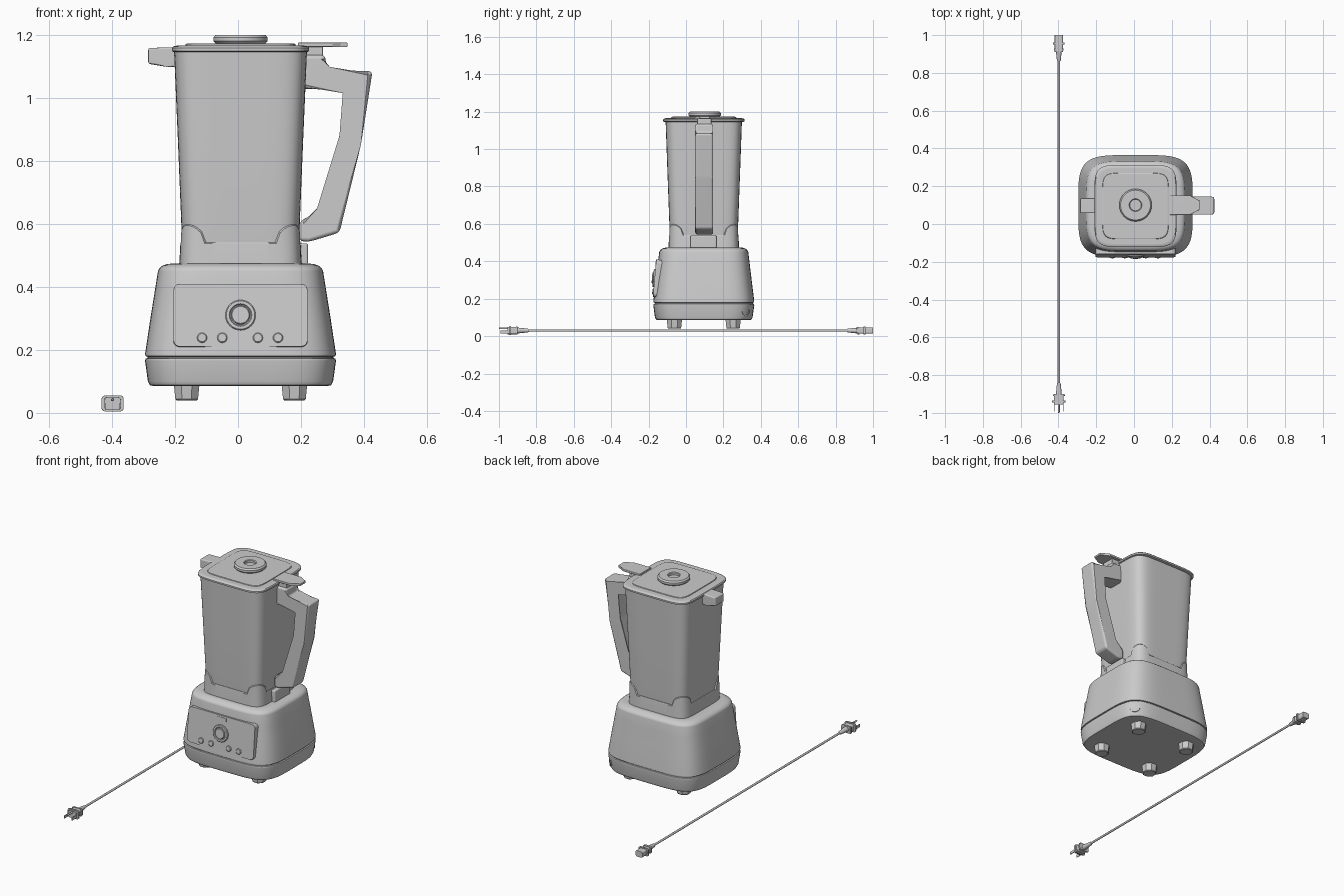
import bpy, bmesh, math
from math import cos, sin, pi, radians
from mathutils import Matrix, Vector

if "Cube" in bpy.data.objects:
    bpy.data.objects.remove(bpy.data.objects["Cube"])

grey = bpy.data.materials.new("plain grey")
grey.use_nodes = True
grey.diffuse_color = (0.6, 0.6, 0.6, 1)
grey.node_tree.nodes["Principled BSDF"].inputs["Base Color"].default_value = grey.diffuse_color

CX, CY = 0.008, 0.095  # axis of the blender


def finish(name, bm, matrix=Matrix()):
    bmesh.ops.recalc_face_normals(bm, faces=bm.faces)
    bm.transform(matrix)
    mesh = bpy.data.meshes.new(name)
    bm.to_mesh(mesh)
    bm.free()
    mesh.materials.append(grey)
    mesh.polygons.foreach_set("use_smooth", [True] * len(mesh.polygons))
    mesh.set_sharp_from_angle(angle=radians(35))
    obj = bpy.data.objects.new(name, mesh)
    bpy.context.collection.objects.link(obj)
    mod = obj.modifiers.new("normals", 'WEIGHTED_NORMAL')
    mod.keep_sharp = True
    return obj


def skin(bm, rings, cap=True):
    for a, b in zip(rings, rings[1:]):
        for i in range(len(a)):
            j = (i + 1) % len(a)
            bm.faces.new((a[i], a[j], b[j], b[i]))
    if cap:
        bm.faces.new(rings[0][::-1])
        bm.faces.new(rings[-1])


def loft(name, sections, power, lift=lambda a: 0, count=128):
    """Rounded-square body; sections are (z, half width, half depth, lift amount)."""
    bm, rings = bmesh.new(), []
    for z, hx, hy, amount in sections:
        ring = []
        for i in range(count):
            a = 2 * pi * i / count
            r = (abs(cos(a)) ** power + abs(sin(a)) ** power) ** (-1 / power)
            ring.append(bm.verts.new((CX + hx * r * cos(a), CY + hy * r * sin(a),
                                      z + amount * lift(a))))
        rings.append(ring)
    skin(bm, rings)
    return finish(name, bm)


def lathe(name, profile, matrix, count=32):
    """Turned part; profile is (radius, height) along local z."""
    bm = bmesh.new()
    rings = [[bm.verts.new((r * cos(2 * pi * i / count), r * sin(2 * pi * i / count), h))
              for i in range(count)] for r, h in profile]
    skin(bm, rings)
    return finish(name, bm, matrix)


def prism(name, outline, low, high, bevel=0.0, matrix=Matrix()):
    """Outline in local xy, extruded along local z."""
    bm = bmesh.new()
    skin(bm, [[bm.verts.new((x, y, h)) for x, y in outline] for h in (low, high)])
    if bevel:
        bmesh.ops.bevel(bm, geom=bm.edges[:], offset=bevel, segments=3, profile=0.5,
                        affect='EDGES', clamp_overlap=True)
    return finish(name, bm, matrix)


def box(name, lo, hi, bevel=0.0, matrix=Matrix()):
    outline = [(lo[0], lo[1]), (hi[0], lo[1]), (hi[0], hi[1]), (lo[0], hi[1])]
    return prism(name, outline, lo[2], hi[2], bevel, matrix)


def rounded_rect(hx, hy, r, steps=5):
    pts = []
    for k, (sx, sy) in enumerate(((1, 1), (-1, 1), (-1, -1), (1, -1))):
        for i in range(steps + 1):
            a = (k + i / steps) * pi / 2
            pts.append((sx * (hx - r) + r * cos(a), sy * (hy - r) + r * sin(a)))
    return pts


# Motor base: lower band, seam and tapered housing
loft("base_band", [(0.085, 0.275, 0.24, 0), (0.088, 0.288, 0.254, 0), (0.1, 0.294, 0.261, 0),
                   (0.165, 0.303, 0.27, 0), (0.172, 0.301, 0.268, 0), (0.174, 0.295, 0.262, 0)], 4.5)
loft("base_seam", [(0.17, 0.295, 0.262, 0), (0.182, 0.295, 0.262, 0)], 4.5)
loft("motor_housing", [(0.178, 0.295, 0.262, 0), (0.18, 0.301, 0.268, 0), (0.187, 0.303, 0.27, 0),
                       (0.3, 0.286, 0.256, 0), (0.4, 0.27, 0.244, 0), (0.45, 0.262, 0.238, 0),
                       (0.46, 0.257, 0.233, 0), (0.468, 0.247, 0.223, 0), (0.473, 0.23, 0.207, 0),
                       (0.474, 0.21, 0.2, 0)], 4.5)

# Feet
for sx, side in ((-1, "right"), (1, "left")):
    for sy, end in ((-1, "front"), (1, "back")):
        place = Matrix.Translation((CX + sx * 0.171, CY + sy * 0.157, 0))
        lathe(f"{end}_{side}_foot", [(0.035, 0.04), (0.039, 0.044), (0.044, 0.09)],
              place @ Matrix.Rotation(pi / 8, 4, 'Z'), 8)

# Control panel, tilted with the housing; local z points out of the panel
panel = (Matrix.Translation((CX, -0.168, 0.31)) @ Matrix.Rotation(radians(-5), 4, 'X')
         @ Matrix.Rotation(pi / 2, 4, 'X'))
prism("control_panel", rounded_rect(0.213, 0.1, 0.02), -0.04, 0.0, 0.004, panel)
lathe("dial_ring", [(0.048, -0.005), (0.048, 0.005), (0.045, 0.008), (0.036, 0.008), (0.033, 0.004)],
      panel)
lathe("dial", [(0.03, 0), (0.03, 0.011), (0.027, 0.014)], panel)
for i, x in enumerate((-0.122, -0.058, 0.055, 0.119)):
    lathe(f"button_{i + 1}", [(0.016, -0.003), (0.016, 0.003), (0.013, 0.006)],
          panel @ Matrix.Translation((x, -0.072, 0)), 20)
box("indicator_bar", (-0.03, 0.085, -0.002), (0.03, 0.09, 0.002), 0, panel)
for x in (-0.03, 0.026):
    box("indicator_end", (x, 0.07, -0.002), (x + 0.004, 0.09, 0.002), 0, panel)

# Power inlet on the back left corner
inlet = (Matrix.Translation((0.258, 0.316, 0.135)) @ Matrix.Rotation(radians(45), 4, 'Z')
         @ Matrix.Rotation(pi / 2, 4, 'Y'))
lathe("power_inlet", [(0.028, -0.03), (0.028, 0.008), (0.021, 0.008), (0.021, -0.006)], inlet, 24)
for x, y in ((-0.009, 0), (0.006, -0.009), (0.006, 0.009)):
    lathe("inlet_pin", [(0.003, -0.01), (0.003, 0.006)], inlet @ Matrix.Translation((x, y, 0)), 10)


# Jar collar with a raised lobe at each corner
def lobe(a):
    d = abs((a % (pi / 2)) - pi / 4) / radians(14)
    return math.sqrt(max(0, 1 - d * d))


loft("jar_collar", [(0.46, 0.196, 0.19, 0), (0.48, 0.194, 0.188, 0), (0.537, 0.191, 0.186, 1),
                    (0.541, 0.188, 0.183, 1), (0.541, 0.165, 0.165, 1)],
     6, lambda a: 0.058 * lobe(a))
loft("jar", [(0.475, 0.178, 0.175, 0), (0.6, 0.188, 0.184, 0), (0.87, 0.199, 0.194, 0),
             (1.148, 0.211, 0.204, 0)], 6)

# Lid with raised centre and filler cap
loft("lid_rim", [(1.146, 0.214, 0.212, 0), (1.149, 0.218, 0.218, 0), (1.158, 0.218, 0.218, 0),
                 (1.163, 0.214, 0.213, 0), (1.166, 0.2, 0.2, 0)], 6)
loft("lid_centre", [(1.16, 0.178, 0.178, 0), (1.17, 0.174, 0.174, 0), (1.173, 0.168, 0.168, 0)], 7)
lathe("filler_cap", [(0.07, 1.165), (0.08, 1.174), (0.086, 1.18), (0.086, 1.192), (0.079, 1.2),
                     (0.034, 1.2), (0.03, 1.197), (0.03, 1.185)],
      Matrix.Translation((CX, CY + 0.005, 0)), 48)
front = Matrix.Translation((0, CY + 0.002, 0)) @ Matrix.Rotation(pi / 2, 4, 'X')
prism("pouring_spout", [(-0.285, 1.108), (-0.285, 1.158), (-0.19, 1.161), (-0.19, 1.098),
                        (-0.225, 1.098)], -0.04, 0.04, 0.006, front)
prism("lid_tab", [(0.19, -0.052), (0.3, -0.052), (0.325, -0.032), (0.348, -0.026), (0.348, 0.026),
                  (0.325, 0.032), (0.3, 0.052), (0.19, 0.052)], 1.162, 1.175, 0.003,
      Matrix.Translation((0, CY + 0.005, 0)))
box("tab_block", (0.215, CY - 0.035, 1.13), (0.27, CY + 0.04, 1.168), 0.003)

# Handle: open loop, slimmer body with a raised spine
prism("handle", [(0.2, 1.136), (0.278, 1.136), (0.278, 1.085), (0.427, 1.085), (0.39, 0.85),
                 (0.322, 0.572), (0.225, 0.543), (0.195, 0.545), (0.195, 0.608), (0.262, 0.64),
                 (0.322, 0.88), (0.348, 1.028), (0.2, 1.028)], -0.048, 0.048, 0.013, front)
box("handle_foot", (0.17, CY - 0.072, 0.465), (0.222, CY + 0.068, 0.538), 0.006)

# Power cord lying beside the base, with strain reliefs; local z runs backwards
cord = Matrix.Translation((-0.398, 0, 0.03)) @ Matrix.Rotation(-pi / 2, 4, 'X')
lathe("power_cord", [(0.016, -0.905), (0.01, -0.845), (0.006, -0.84),
                     (0.006, 0.86), (0.01, 0.865), (0.016, 0.92)], cord, 16)

# Wall plug: flange, body and three prongs
prism("plug_flange", rounded_rect(0.035, 0.025, 0.01), -0.945, -0.935, 0.002, cord)
prism("plug_body", rounded_rect(0.026, 0.02, 0.009), -0.955, -0.9, 0.004, cord)
prism("plug_shoulder", rounded_rect(0.032, 0.022, 0.009), -0.91, -0.902, 0.002, cord)
for x in (-0.024, 0.024):
    box("plug_blade", (x - 0.002, -0.001, -0.992), (x + 0.002, 0.015, -0.93), 0, cord)
lathe("ground_pin", [(0.003, -1.0), (0.005, -0.996), (0.005, -0.93)],
      cord @ Matrix.Translation((0, -0.012, 0)), 12)

# Appliance connector at the other end
prism("connector_body", rounded_rect(0.022, 0.017, 0.008), 0.91, 1.0, 0.003, cord)
prism("connector_flange", rounded_rect(0.031, 0.022, 0.009), 0.95, 0.96, 0.002, cord)
prism("connector_shoulder", rounded_rect(0.026, 0.02, 0.009), 0.918, 0.928, 0.002, cord)
